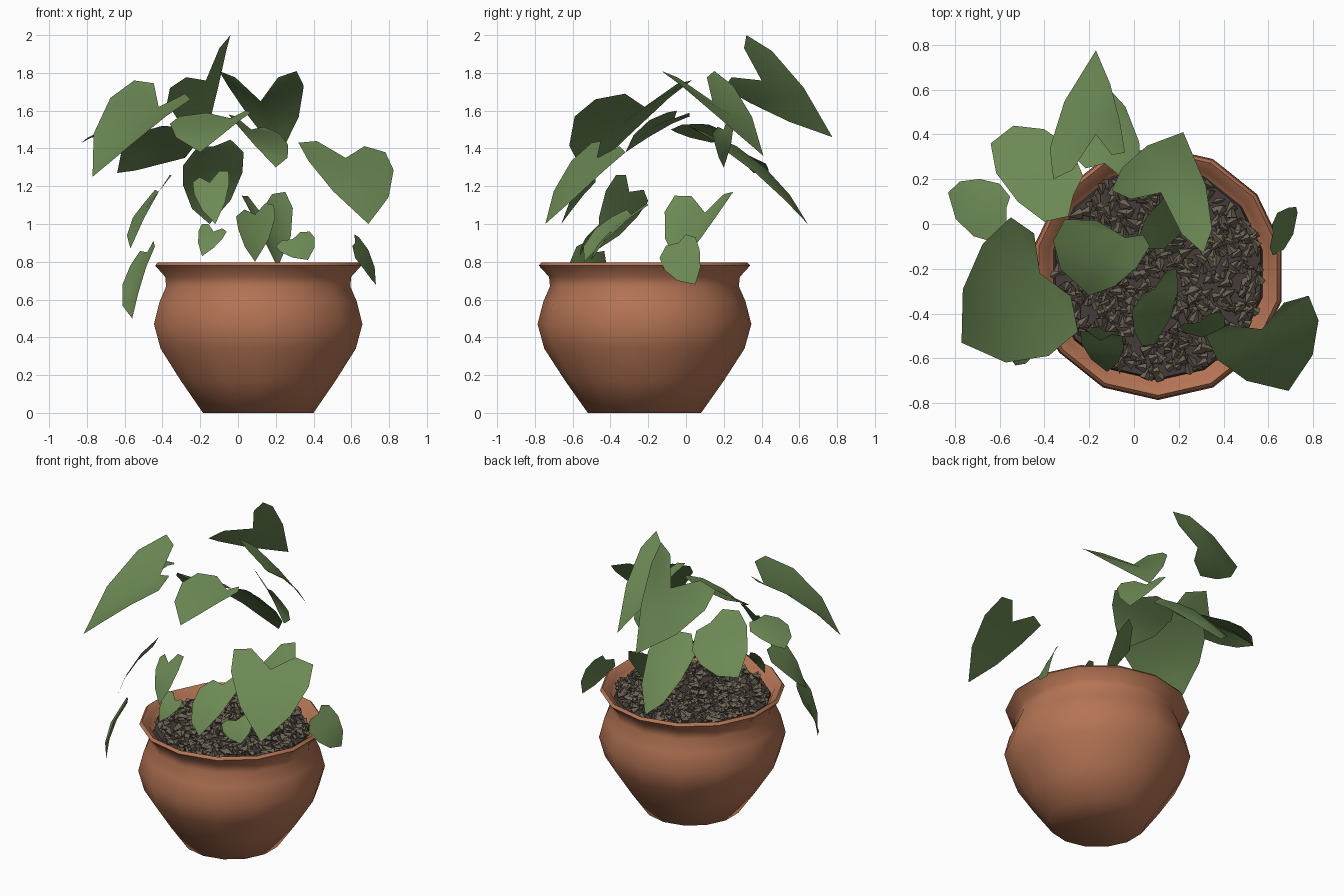
import bpy, bmesh, math, random
from mathutils import Vector, Matrix, Euler

if "Cube" in bpy.data.objects:
    bpy.data.objects.remove(bpy.data.objects["Cube"])

random.seed(4)
CX, CY = 0.107, -0.22          # pot axis


def material(name, rgb):
    m = bpy.data.materials.new(name)
    m.diffuse_color = (*rgb, 1)
    m.use_nodes = True
    m.node_tree.nodes["Principled BSDF"].inputs["Base Color"].default_value = m.diffuse_color
    return m


TERRACOTTA = material("terracotta", (0.46, 0.175, 0.09))
LEAF = material("leaf_green", (0.15, 0.25, 0.09))
SOIL = material("dark_soil", (0.06, 0.046, 0.042))
GRAVEL = material("gravel", (0.15, 0.125, 0.09))


def finish(name, bm, mat, smooth=None):
    me = bpy.data.meshes.new(name)
    bm.to_mesh(me)
    bm.free()
    me.materials.append(mat)
    ob = bpy.data.objects.new(name, me)
    bpy.context.collection.objects.link(ob)
    if smooth is not None:
        bpy.ops.object.select_all(action='DESELECT')
        ob.select_set(True)
        bpy.context.view_layer.objects.active = ob
        bpy.ops.object.shade_smooth_by_angle(angle=math.radians(smooth))
    return ob


def lathe(name, profile, sides, mat, smooth=None):
    bm = bmesh.new()
    rings = []
    for r, z in profile:
        rings.append([bm.verts.new((CX + r * math.cos(2 * math.pi * (i + .5) / sides),
                                    CY + r * math.sin(2 * math.pi * (i + .5) / sides), z))
                      for i in range(sides)])
    for a, b in zip(rings, rings[1:]):
        for i in range(sides):
            j = (i + 1) % sides
            bm.faces.new((a[i], a[j], b[j], b[i]))
    bm.faces.new(rings[0][::-1])
    bm.faces.new(rings[-1])
    return finish(name, bm, mat, smooth)


# Pot with flared rim, sloping inward to the soil
lathe("pot", [(0.30, 0), (0.42, 0.17), (0.53, 0.34), (0.566, 0.47), (0.535, 0.59),
              (0.50, 0.67), (0.505, 0.72), (0.56, 0.78), (0.545, 0.797),
              (0.50, 0.765), (0.475, 0.72)], 14, TERRACOTTA, 70)
# Soil disc
lathe("soil", [(0.478, 0.725), (0.47, 0.745)], 14, SOIL)

# Gravel: small tilted pointed chips scattered over the soil
bm = bmesh.new()
for i in range(620):
    r = 0.455 * math.sqrt(random.random())
    a = random.uniform(0, 2 * math.pi)
    s = random.uniform(0.02, 0.032)
    rot = Euler((random.uniform(0.8, 1.7), 0, random.uniform(0, 6.28))).to_matrix().to_4x4()
    pos = Vector((CX + r * math.cos(a), CY + r * math.sin(a), random.uniform(0.745, 0.768)))
    bmesh.ops.create_cone(bm, cap_ends=True, segments=4, radius1=s * 0.85, radius2=0,
                          depth=s * 2.1, matrix=Matrix.Translation(pos) @ rot)
finish("gravel", bm, GRAVEL)

# Heart leaf half outline: (along midrib, across towards lobe corner)
HALF = [(-0.13, 0.55), (0, 1), (0.32, 0.98), (0.7, 0.64)]


def leaf(name, tip, notch, left, right, bow=0.07):
    tip, notch, left, right = map(Vector, (tip, notch, left, right))
    axis = tip - notch
    n = axis.cross(right - left).normalized()
    if n.z < 0:
        n = -n
    lift = lambda u: n * (bow * axis.length * 4 * max(u, 0) * (1 - u))
    bm = bmesh.new()
    mid = [bm.verts.new(notch + axis * u + lift(u)) for u in (0, 0.33, 0.68, 1)]
    for corner in (left, right):
        p = [bm.verts.new(notch + axis * u + (corner - notch) * v + lift(u)) for u, v in HALF]
        for f in ((mid[0], p[0], p[1]), (mid[0], p[1], p[2], mid[1]),
                  (mid[1], p[2], p[3], mid[2]), (mid[2], p[3], mid[3])):
            face = bm.faces.new(f)
            face.normal_update()
            if face.normal.dot(n) < 0:
                face.normal_flip()
    finish(name, bm, LEAF, 60)


# Upper crown leaves
leaf("leaf_back_top", (-.17, .775, 1.46), (-.17, .4, 1.76), (-.36, .2, 1.72), (-.04, .32, 2.0))
leaf("leaf_top", (.22, .41, 1.36), (.12, .14, 1.65), (-.1, .15, 1.81), (.31, -.13, 1.81))
leaf("leaf_under_top", (.2, .2, 1.3), (.07, .2, 1.5), (-.05, .24, 1.58), (.22, .14, 1.48))
leaf("leaf_back_hanging", (-.15, .645, 1.0), (-.13, .27, 1.41), (-.29, .32, 1.31), (.03, .22, 1.38))
leaf("leaf_centre", (-.2, -.32, 1.38), (-.04, -.06, 1.56), (-.31, .02, 1.57), (.07, -.1, 1.59))
leaf("leaf_left_large", (-.77, -.53, 1.25), (-.42, -.22, 1.62), (-.55, .03, 1.76), (-.25, -.48, 1.66))
leaf("leaf_left_back", (-.64, .36, 1.27), (-.27, .13, 1.45), (-.4, .01, 1.52), (-.28, .34, 1.35))
leaf("leaf_left_small", (-.83, .14, 1.43), (-.57, .07, 1.53), (-.63, -.08, 1.5), (-.6, .18, 1.5))
leaf("leaf_right", (.69, -.745, 1.0), (.57, -.47, 1.35), (.32, -.5, 1.43), (.78, -.32, 1.38))
# Lower leaves
leaf("leaf_right_small", (.73, .05, .68), (.62, -.04, .9), (.64, .05, .93), (.62, -.14, .82))
leaf("leaf_left_hanging", (-.56, -.59, .5), (-.48, -.48, .85), (-.44, -.58, .88), (-.57, -.42, .78))
leaf("leaf_left_side", (-.57, -.46, .87), (-.42, -.3, 1.17), (-.49, -.2, 1.12), (-.35, -.37, 1.26))
leaf("leaf_inner", (.21, -.04, .77), (.12, .1, 1.06), (.02, -.06, 1.15), (.25, .25, 1.17))
leaf("leaf_front_heart", (.09, -.54, .8), (.09, -.29, 1.05), (-.01, -.39, 1.04), (.19, -.2, 1.1))
leaf("leaf_front_left", (-.12, -.66, 1.0), (-.15, -.52, 1.22), (-.24, -.48, 1.22), (-.05, -.5, 1.28))
leaf("leaf_front_small", (-.19, -.56, .83), (-.13, -.48, .96), (-.19, -.46, 1.0), (-.06, -.5, .96))
leaf("leaf_front_right_small", (.37, -.5, .81), (.29, -.44, .92), (.2, -.46, .88), (.38, -.39, .96))
